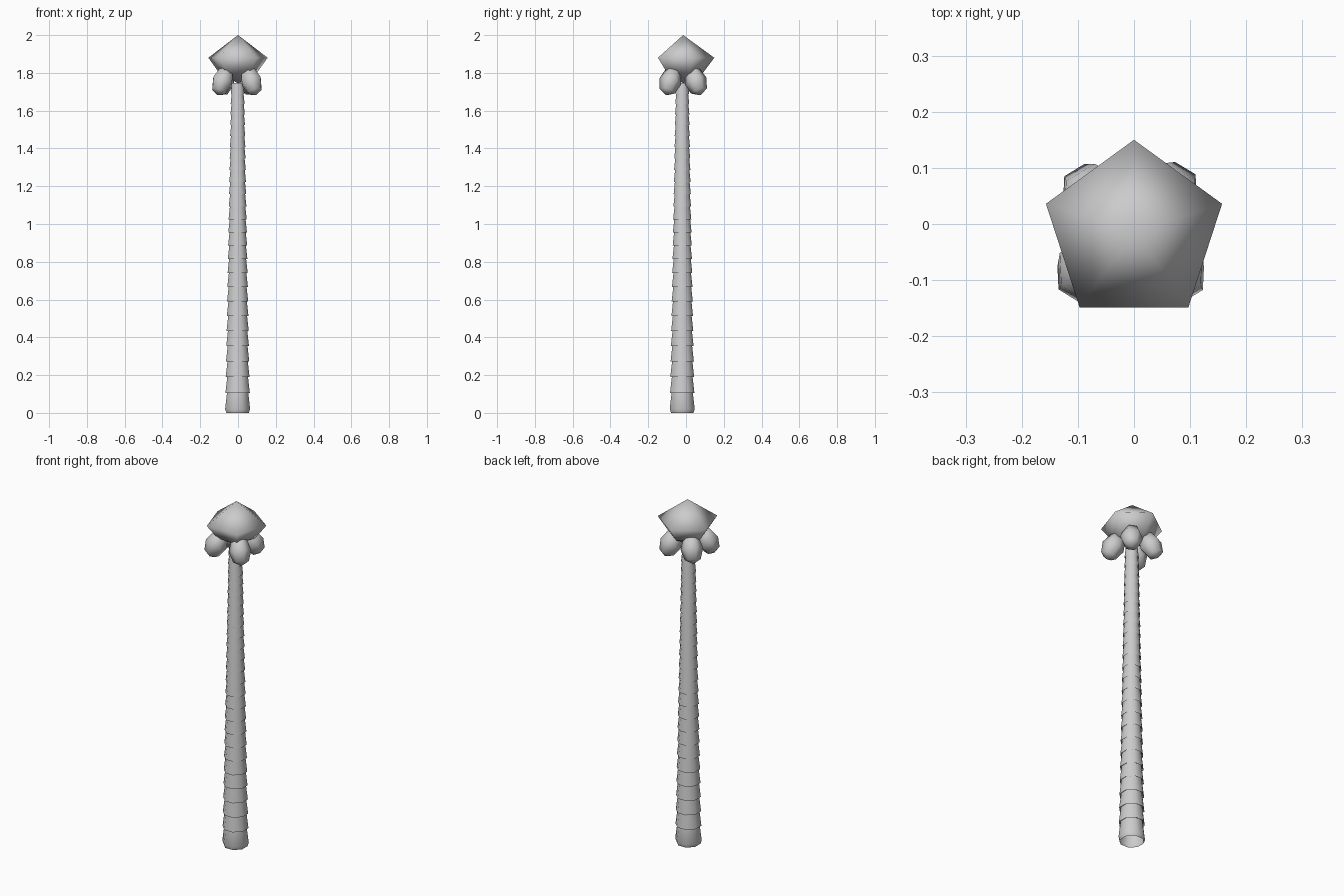
import bpy, bmesh, math
from mathutils import Matrix, Vector

if "Cube" in bpy.data.objects:
    bpy.data.objects.remove(bpy.data.objects["Cube"])


def finish(name, bm, angle=None):
    bmesh.ops.recalc_face_normals(bm, faces=bm.faces)
    me = bpy.data.meshes.new(name)
    bm.to_mesh(me)
    bm.free()
    ob = bpy.data.objects.new(name, me)
    bpy.context.collection.objects.link(ob)
    bpy.ops.object.select_all(action='DESELECT')
    ob.select_set(True)
    bpy.context.view_layer.objects.active = ob
    if angle is None:
        bpy.ops.object.shade_smooth()
    else:
        bpy.ops.object.shade_smooth_by_angle(angle=math.radians(angle))
    return ob


def lathe(name, profile, sides, centre, turn=0.0, angle=None):
    """Revolve (radius, z) points; zero radius closes to a tip."""
    bm = bmesh.new()
    rings = []
    for r, z in profile:
        n = 1 if r == 0 else sides
        rings.append([bm.verts.new((centre[0] + r * math.cos(turn + math.tau * i / sides),
                                    centre[1] + r * math.sin(turn + math.tau * i / sides), z))
                      for i in range(n)])
    for a, b in zip(rings, rings[1:]):
        for i in range(sides):
            j = (i + 1) % sides
            quad = [a[i % len(a)], a[j % len(a)], b[j % len(b)], b[i % len(b)]]
            bm.faces.new(list(dict.fromkeys(quad)))
    return finish(name, bm, angle)


# Trunk: open-bottomed, overlapping flared bark rings that shrink upwards
count, z, top = 25, 0.02, 1.74
steps = [0.086 - 0.034 * i / (count - 1) for i in range(count)]
scale = (top - z) / sum(steps)
profile = [(0.064, 0.0)]
for s in steps:
    r = 0.072 - 0.034 * z / top
    h = s * scale
    profile += [(r, z), (r * 0.84, z + h)]
    z += h + 0.0
    profile[-1] = (profile[-1][0], z + 0.006)
lathe("trunk", profile, 8, (-0.002, -0.02), math.pi / 8, 50)

# Crown bud: five-sided, pointed top
lathe("crown", [(0, 2.0), (0.165, 1.88), (0.105, 1.80), (0, 1.745)],
      5, (0, -0.015), math.pi / 2)

# Nuts: four low-poly ellipsoids, leaning outwards at the bottom
for name, x, y in (("nut_front_left", -0.082, -0.083), ("nut_front_right", 0.071, -0.083),
                   ("nut_back_left", -0.073, 0.050), ("nut_back_right", 0.060, 0.052)):
    out = Vector((x, y + 0.02, 0)).normalized()
    axis = Vector((-out.y, out.x, 0))
    bm = bmesh.new()
    bmesh.ops.create_uvsphere(bm, u_segments=6, v_segments=4, radius=1)
    m = (Matrix.Translation((x, y, 1.755)) @ Matrix.Rotation(math.radians(-25), 4, axis)
         @ Matrix.Diagonal((0.06, 0.06, 0.08, 1)))
    bmesh.ops.transform(bm, matrix=m, verts=bm.verts)
    finish(name, bm)
